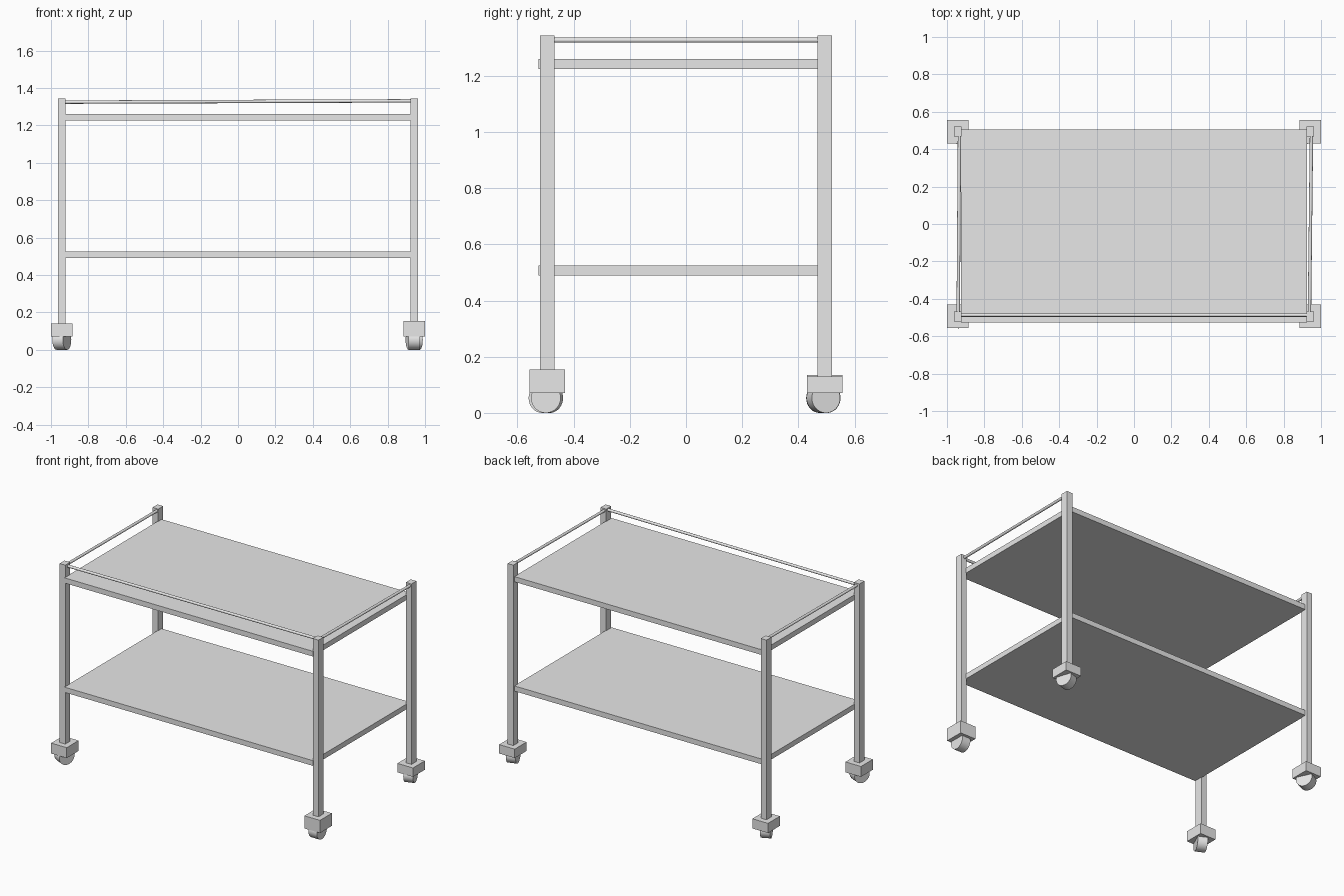
import bpy
import math
from mathutils import Vector

cube = bpy.data.objects.get("Cube")
if cube:
    bpy.data.objects.remove(cube, do_unlink=True)

# One plain grey for the whole trolley
grey = bpy.data.materials.new("plain_grey")
grey.use_nodes = True
grey.diffuse_color = (0.8, 0.8, 0.8, 1)
grey.node_tree.nodes["Principled BSDF"].inputs["Base Color"].default_value = (0.8, 0.8, 0.8, 1)


def finish(name):
    obj = bpy.context.object
    obj.name = name
    obj.data.materials.append(grey)
    return obj


def box(name, low, high):
    low, high = Vector(low), Vector(high)
    bpy.ops.mesh.primitive_cube_add(size=1, location=(low + high) / 2)
    bpy.context.object.scale = high - low
    bpy.ops.object.transform_apply(location=False, rotation=False, scale=True)
    return finish(name)


def rod(name, start, end, radius, sides):
    start, end = Vector(start), Vector(end)
    axis = end - start
    bpy.ops.mesh.primitive_cylinder_add(vertices=sides, radius=radius,
                                        depth=axis.length, location=(start + end) / 2)
    bpy.context.object.rotation_euler = axis.to_track_quat('Z', 'Y').to_euler()
    bpy.ops.object.shade_smooth_by_angle(angle=math.radians(35))
    return finish(name)


# Two flat shelves
for name, bottom in (("lower_shelf", 0.49), ("upper_shelf", 1.225)):
    box(name, (-0.925, -0.526, bottom), (0.925, 0.505, bottom + 0.035))

# Corner posts with caster blocks and swivelled wheels
POST_X, POST_Y = 0.942, 0.494
corners = (
    ("front_left", 1, -1, 0.155, 0),
    ("front_right", -1, -1, 0.14, -25),
    ("back_left", 1, 1, 0.13, 18),
    ("back_right", -1, 1, 0.135, 25),
)
for corner, sx, sy, block_top, swivel in corners:
    x, y = sx * POST_X, sy * POST_Y
    box(corner + "_post", (x - 0.021, y - 0.026, block_top - 0.02),
        (x + 0.021, y + 0.026, 1.343))
    box(corner + "_caster_block", (x - 0.058, y - 0.063, 0.07),
        (x + 0.058, y + 0.063, block_top))
    turn = math.radians(swivel)
    half_axle = Vector((math.cos(turn), math.sin(turn), 0)) * 0.031
    hub = Vector((x, y - 0.005, 0.053))
    rod(corner + "_wheel", hub - half_axle, hub + half_axle, 0.053, 48)

# Thin guard rails on the front and both sides
rod("front_rail", (-0.94, -0.487, 1.324), (0.94, -0.487, 1.331), 0.009, 24)
rod("right_rail", (-0.94, -0.49, 1.327), (-0.933, 0.49, 1.327), 0.009, 24)
rod("left_rail", (0.938, -0.49, 1.327), (0.949, 0.49, 1.327), 0.009, 24)
